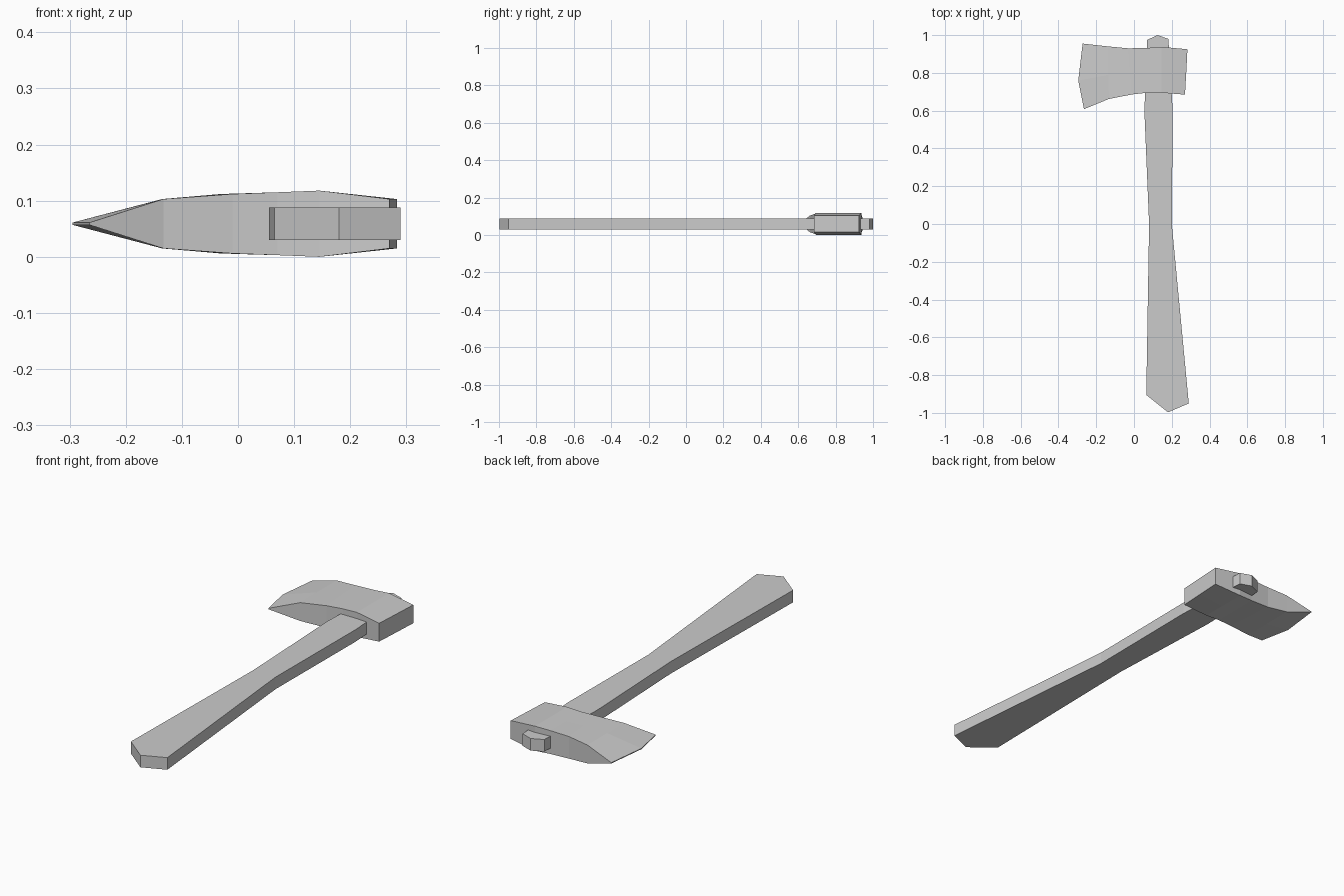
import bpy, bmesh

cube = bpy.data.objects.get("Cube")
if cube:
    bpy.data.objects.remove(cube, do_unlink=True)

grey = bpy.data.materials.new("plain_grey")
grey.use_nodes = True
colour = (0.6, 0.6, 0.6, 1)
grey.diffuse_color = colour
grey.node_tree.nodes["Principled BSDF"].inputs["Base Color"].default_value = colour

MID = 0.059  # height of the central plane


def finish(name, bm):
    bmesh.ops.recalc_face_normals(bm, faces=bm.faces)
    mesh = bpy.data.meshes.new(name)
    bm.to_mesh(mesh)
    bm.free()
    mesh.materials.append(grey)
    obj = bpy.data.objects.new(name, mesh)
    bpy.context.collection.objects.link(obj)
    return obj


# Handle: flat outline extruded to an even thickness
outline = [(0.065, -0.905), (0.18, -0.997), (0.29, -0.95), (0.2, 0.0),
           (0.205, 0.6), (0.182, 0.98), (0.125, 1.0), (0.07, 0.975),
           (0.055, 0.6), (0.08, 0.0)]
bm = bmesh.new()
base = bm.faces.new([bm.verts.new((x, y, MID - 0.029)) for x, y in outline])
grown = bmesh.ops.extrude_face_region(bm, geom=[base])
bmesh.ops.translate(bm, vec=(0, 0, 0.058),
                    verts=[v for v in grown["geom"] if isinstance(v, bmesh.types.BMVert)])
finish("handle", bm)

# Head: sections from cutting edge to poll, each with three (x, y) points
# across its width and a half thickness
sections = [
    (((-0.265, 0.608), (-0.295, 0.76), (-0.272, 0.955)), 0.002),
    (((-0.133, 0.662), (-0.135, 0.79), (-0.135, 0.94)), 0.044),
    (((-0.01, 0.686), (-0.02, 0.80), (-0.03, 0.93)), 0.053),
    (((0.07, 0.695), (0.07, 0.81), (0.07, 0.932)), 0.056),
    (((0.145, 0.695), (0.145, 0.81), (0.145, 0.938)), 0.059),
    (((0.27, 0.685), (0.277, 0.81), (0.283, 0.925)), 0.044),
]
bm = bmesh.new()
rings = []
for points, half in sections:
    lower = [bm.verts.new((x, y, MID - half)) for x, y in points]
    upper = [bm.verts.new((x, y, MID + half)) for x, y in reversed(points)]
    rings.append(lower + upper)
for a, b in zip(rings, rings[1:]):
    for i in range(len(a)):
        j = (i + 1) % len(a)
        bm.faces.new((a[i], a[j], b[j], b[i]))
for ring in (rings[0], rings[-1]):
    for i in range(2):
        bm.faces.new((ring[i], ring[i + 1], ring[4 - i], ring[5 - i]))
finish("axe_head", bm)
